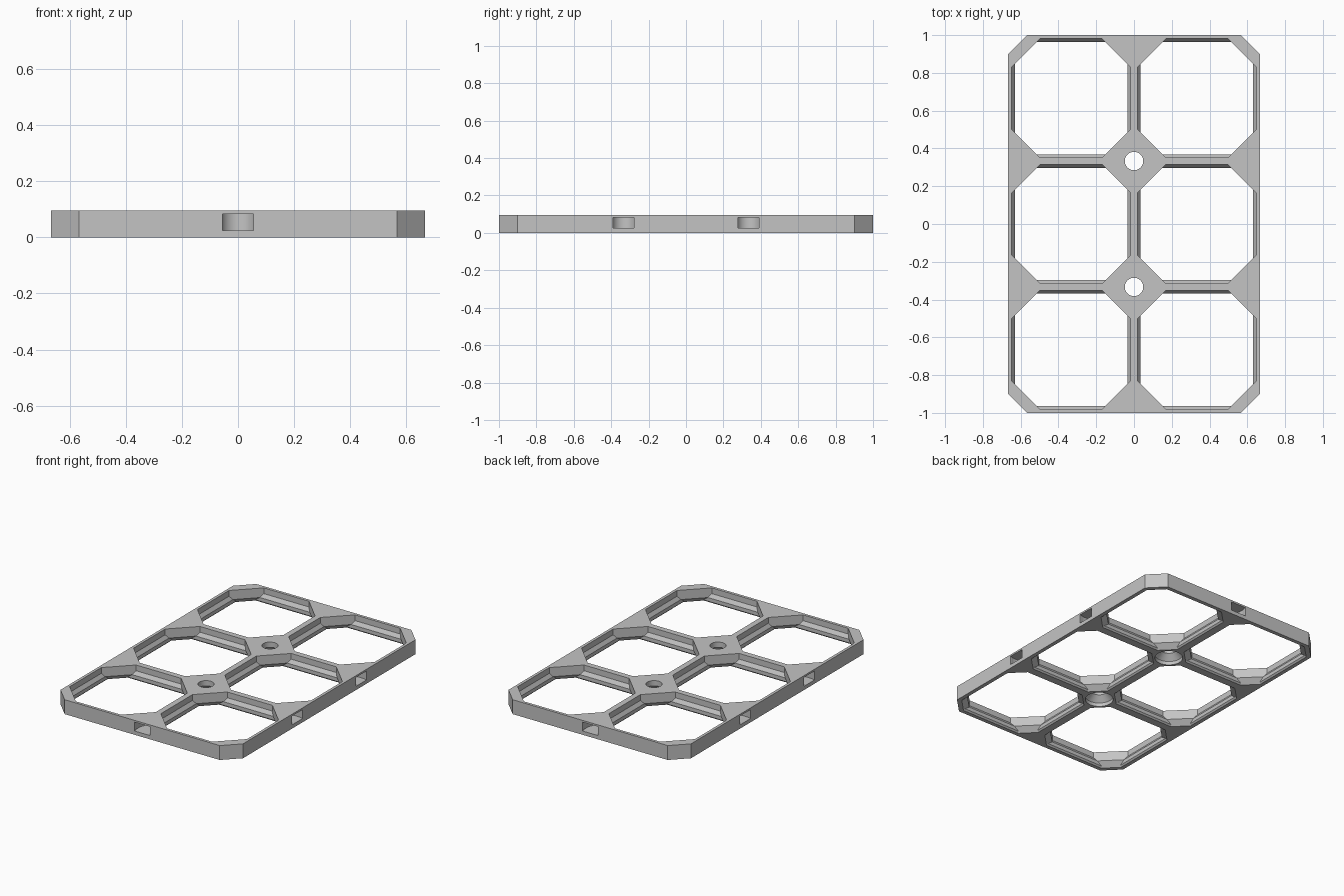
import bpy, bmesh, math

if "Cube" in bpy.data.objects:
    bpy.data.objects.remove(bpy.data.objects["Cube"])

S = 1 / 42.0          # millimetres to scene units
TILE, THICK = 28.0, 4.0
COLS, ROWS = 2, 3
HX, HY = COLS * TILE / 2, ROWS * TILE / 2

grey = bpy.data.materials.new("plain_grey")
grey.diffuse_color = (0.55, 0.55, 0.55, 1)
grey.use_nodes = True
grey.node_tree.nodes["Principled BSDF"].inputs["Base Color"].default_value = grey.diffuse_color


def loft(bm, loops):
    """Closed solid through equal-length loops of points, capped at both ends."""
    rings = [[bm.verts.new([c * S for c in p]) for p in loop] for loop in loops]
    n = len(rings[0])
    bm.faces.new(rings[0][::-1])
    bm.faces.new(rings[-1])
    for a, b in zip(rings, rings[1:]):
        for i in range(n):
            j = (i + 1) % n
            bm.faces.new((a[i], a[j], b[j], b[i]))


def octagon(hx, hy, cut, z, cx=0, cy=0):
    """Rectangle with its four corners cut off."""
    pts = [(hx, cut - hy), (hx, hy - cut), (hx - cut, hy), (cut - hx, hy),
           (-hx, hy - cut), (-hx, cut - hy), (cut - hx, -hy), (hx - cut, -hy)]
    return [(cx + x, cy + y, z) for x, y in pts]


def circle(r, z, cx, cy, n=48):
    return [(cx + r * math.cos(2 * math.pi * i / n),
             cy + r * math.sin(2 * math.pi * i / n), z) for i in range(n)]


def finish(name, bm):
    bmesh.ops.recalc_face_normals(bm, faces=bm.faces)
    me = bpy.data.meshes.new(name)
    bm.to_mesh(me)
    bm.free()
    me.materials.append(grey)
    ob = bpy.data.objects.new(name, me)
    bpy.context.collection.objects.link(ob)
    return ob


# Solid plate with cut corners
bm = bmesh.new()
loft(bm, [octagon(HX, HY, 4.2, 0), octagon(HX, HY, 4.2, THICK)])
plate = finish("grid_plate", bm)

bm = bmesh.new()

# Tile openings: (height, rib half width, corner block leg)
LEVELS = [(-1, 1.1, 5.9), (0, 1.1, 5.9), (0.4, 1.5, 6.47), (1.4, 1.5, 7.88),
          (2.4, 0.8, 7.88), (THICK + 1, 0.8, 7.88)]
for i in range(COLS):
    for j in range(ROWS):
        cx, cy = (i + 0.5) * TILE - HX, (j + 0.5) * TILE - HY
        loft(bm, [octagon(TILE / 2 - r, TILE / 2 - r, leg - 2 * r, z, cx, cy)
                  for z, r, leg in LEVELS])

# Countersunk screw holes at the inner nodes
for j in range(1, ROWS):
    cy = j * TILE - HY
    loft(bm, [circle(r, z, 0, cy) for r, z in
              ((3.6, -1), (3.6, 1.0), (2.05, 2.55), (2.05, THICK + 1))])

# Connector slots: narrow mouth widening into a round pocket
half = [(-1, 2.35)]
for d in (0, 0.4, 0.8, 1.13):
    half.append((d, 5.05 - math.sqrt(2.7 ** 2 - d * d)))
for k in range(12):
    a = math.pi / 2 * k / 12
    half.append((2.5 + 2.6 * math.sin(a), 2.6 * math.cos(a)))
slot = half + [(5.1, 0)] + [(d, -w) for d, w in reversed(half)]


def add_slot(ox, oy, dx, dy):
    loft(bm, [[(ox + dx * d - dy * w, oy + dy * d + dx * w, z) for d, w in slot]
              for z in (1.05, 3.5)])


for s in (-1, 1):
    for i in range(1, COLS):
        add_slot(i * TILE - HX, s * HY, 0, -s)
    for j in range(1, ROWS):
        add_slot(s * HX, j * TILE - HY, -s, 0)

cutter = finish("opening_cutter", bm)
cutter.hide_render = True

# Cut everything out of the plate
mod = plate.modifiers.new("openings", 'BOOLEAN')
mod.operation, mod.solver, mod.object = 'DIFFERENCE', 'EXACT', cutter
bpy.context.view_layer.objects.active = plate
plate.select_set(True)
cutter.select_set(False)
bpy.ops.object.modifier_apply(modifier=mod.name)
bpy.data.objects.remove(cutter)
bpy.ops.object.shade_smooth_by_angle(angle=math.radians(25))
